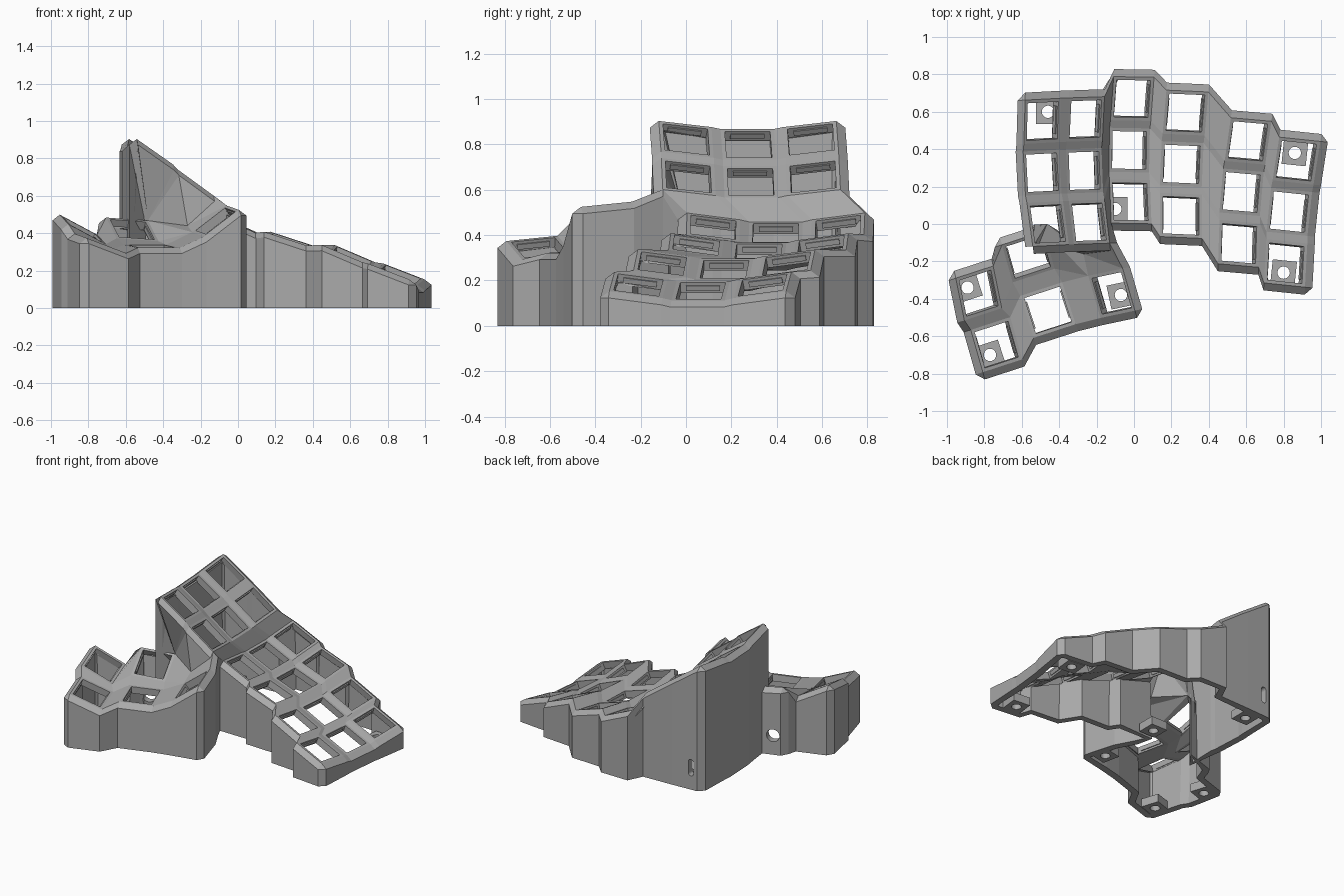
import bpy, bmesh, math
from mathutils import Matrix, Vector

cube = bpy.data.objects.get("Cube")
if cube:
    bpy.data.objects.remove(cube)

HALF, HOLE, THICK, LIP = 0.118, 0.1, 0.05, 0.04
R = math.radians

grey = bpy.data.materials.new("grey_plastic")
grey.use_nodes = True
COLOUR = (0.4, 0.4, 0.4, 1)
grey.diffuse_color = COLOUR
grey.node_tree.nodes["Principled BSDF"].inputs["Base Color"].default_value = COLOUR


def frame(pos, yaw, tilt, pitch=0):
    return (Matrix.Translation(pos) @ Matrix.Rotation(R(yaw), 4, 'Z')
            @ Matrix.Rotation(R(tilt), 4, 'Y') @ Matrix.Rotation(R(pitch), 4, 'X'))


def finish(bm, name, thick=0):
    mesh = bpy.data.meshes.new(name)
    bm.to_mesh(mesh)
    bm.free()
    mesh.materials.append(grey)
    ob = bpy.data.objects.new(name, mesh)
    bpy.context.collection.objects.link(ob)
    if thick:
        mod = ob.modifiers.new("thickness", 'SOLIDIFY')
        mod.thickness, mod.offset = thick, -1
    return ob


def ring(bm, outer, inner):
    """Faces between a four-sided outline and a hole of 4n points."""
    n = len(inner) // 4
    for i in range(4):
        hole = [inner[(i * n + k) % len(inner)] for k in range(n, -1, -1)]
        bm.faces.new([outer[i], outer[(i + 1) % 4]] + hole)


# Key positions: six finger columns of three rows, curved along y
keys = {}
columns = [((-0.49, 0.275, 0.80), 3, 35), ((-0.265, 0.285, 0.635), 2, 36),
           ((-0.025, 0.395, 0.41), -1, 24), ((0.255, 0.32, 0.33), -2.5, 18),
           ((0.575, 0.17, 0.25), -5, 23), ((0.83, 0.065, 0.155), -6, 21)]
for c, (pos, yaw, tilt) in enumerate(columns):
    for r in range(3):
        k = r - 1
        keys[c, r] = (frame(pos, yaw, tilt) @ Matrix.Translation((0, 0.275 * k, 0.027 * k * k))
                      @ Matrix.Rotation(R(8 * k), 4, 'X'))

# Thumb keys: a block of two by two, and one steep key on the right
keys['A', 0] = frame((-0.735, -0.645, 0.345), 18, 20, 6)
keys['A', 1] = frame((-0.83, -0.37, 0.42), 18, 27, 14)
keys['B', 0] = frame((-0.46, -0.46, 0.33), 18, 0, 4)
keys['B', 1] = frame((-0.565, -0.175, 0.42), 18, 4, 28)
keys['T', 0] = frame((-0.12, -0.37, 0.465), 12, -37, 7)

# Key frames with square holes
bm = bmesh.new()
SQUARE = [(-1, -1), (1, -1), (1, 1), (-1, 1)]
vert = {}
for key, m in keys.items():
    for s in SQUARE:
        vert[key + s] = bm.verts.new(m @ Vector((s[0] * HALF, s[1] * HALF, 0)))
    inner = [bm.verts.new(m @ Vector((x * HOLE, y * HOLE, 0))) for x, y in SQUARE]
    ring(bm, [vert[key + s] for s in SQUARE], inner)


def face(*names):
    bm.faces.new([vert[n] for n in names])


def step_out(name, direction):
    """Point beside a key corner, outward and a little lower."""
    d = keys[name[:2]].to_3x3() @ Vector((*direction, 0))
    d.z = 0
    return vert[name].co + d.normalized() * LIP - Vector((0, 0, 0.03))


# Webs between the keys
def webs(cols, rows):
    for i, c in enumerate(cols):
        d = cols[i + 1] if i + 1 < len(cols) else None
        for r in range(rows):
            if r + 1 < rows:
                face((c, r, -1, 1), (c, r, 1, 1), (c, r + 1, 1, -1), (c, r + 1, -1, -1))
            if d is not None:
                face((c, r, 1, -1), (d, r, -1, -1), (d, r, -1, 1), (c, r, 1, 1))
                if r + 1 < rows:
                    face((c, r, 1, 1), (d, r, -1, 1), (d, r + 1, -1, -1), (c, r + 1, 1, -1))


webs(list(range(6)), 3)
webs(['A', 'B'], 2)
LEFT, RIGHT, BACK, FRONT = (-1, 0), (1, 0), (0, 1), (0, -1)

# Front lip of the two raised columns
raised = [(c, 0, x, -1) for c in (0, 1) for x in (-1, 1)]
for i, name in enumerate(raised):
    vert[i] = bm.verts.new(step_out(name, FRONT))
    if i:
        face(raised[i - 1], name, i, i - 1)

# Panels joining the thumb part to the raised columns
b_br, b_fr, c_br, c_fr = ('B', 1, 1, 1), ('B', 1, 1, -1), ('B', 0, 1, 1), ('B', 0, 1, -1)
t_bl, t_fl, t_br = ('T', 0, -1, 1), ('T', 0, -1, -1), ('T', 0, 1, 1)
vert['dip'] = bm.verts.new((-0.27, -0.16, 0.44))
for names in [(b_br, 0, raised[0]), (b_br, 1, 0), (b_br, 2, 1), (b_br, 'dip', 2),
              ('dip', 3, 2), ('dip', t_br, 3), (t_br, raised[3], 3), ('dip', t_bl, t_br),
              (b_br, t_bl, 'dip'), (b_br, b_fr, t_bl), (b_fr, c_br, t_bl),
              (c_br, c_fr, t_fl, t_bl)]:
    face(*names)

# Outline: key corner and the direction in which the wall steps out
path = [((0, r, -1, y), LEFT) for r in range(3) for y in (-1, 1)]
path += [((c, 2, x, 1), BACK) for c in range(6) for x in (-1, 1)]
path += [((5, r, 1, y), RIGHT) for r in (2, 1, 0) for y in (1, -1)]
path += [((c, 0, x, -1), FRONT) for c in (5, 4, 3, 2) for x in (1, -1)]
path += [(raised[3], RIGHT), (t_br, RIGHT), (('T', 0, 1, -1), RIGHT)]
path += [((c, 0, x, -1), FRONT) for c in 'TBA' for x in (1, -1)]
path += [(('A', r, -1, y), LEFT) for r in (0, 1) for y in (-1, 1)]
path += [(('A', 1, x, 1), BACK) for x in (-1, 1)]
path += [(('B', 1, -1, 1), LEFT)] + [(('B', 1, x, 1), BACK) for x in (-1, 1)]

# Wall openings: position along the panel, height, half width, half height
openings = {((0, 2, -1, 1), BACK): (0.25, 0.16, 0.02, 0.06),
            (('B', 1, -1, 1), BACK): (0.23, 0.14, 0.045, 0.045)}

# Sloped lip and vertical walls down to the ground
wall = []
for name, direction in path:
    p = step_out(name, direction)
    wall.append((vert[name], bm.verts.new(p), bm.verts.new((p.x, p.y, 0))))
for i, (v0, o0, g0) in enumerate(wall):
    v1, o1, g1 = wall[(i + 1) % len(wall)]
    bm.faces.new([v0, v1, o1, o0] if v0 != v1 else [v0, o1, o0])
    if path[i] in openings:
        s, z, w, h = openings[path[i]]
        along = (g1.co - g0.co).normalized()
        mid = g0.co.lerp(g1.co, s) + Vector((0, 0, z))
        hole = []
        for k in range(24):
            a = R(225 + 15 * k)
            up = math.sin(a) * w + math.copysign(h - w, math.sin(a))
            hole.append(bm.verts.new(mid + along * math.cos(a) * w + Vector((0, 0, up))))
        ring(bm, [g0, g1, o1, o0], hole)
    else:
        bm.faces.new([o0, o1, g1, g0])

bmesh.ops.recalc_face_normals(bm, faces=bm.faces)
bm.faces.ensure_lookup_table()
if bm.faces[0].normal.z < 0:
    bmesh.ops.reverse_faces(bm, faces=bm.faces)
finish(bm, "case_shell", THICK)

# Clip strips on the two side walls of each key hole
bm = bmesh.new()
for m in keys.values():
    for x in (-1, 1):
        size = Matrix.Diagonal((0.014, 0.15, 0.024, 1))
        bmesh.ops.create_cube(bm, size=1, matrix=m @ Matrix.Translation((x * HOLE, 0, -0.025)) @ size)
finish(bm, "key_clips")

# Screw bosses at the base
bosses = [(-0.46, 0.60, 0), (-0.10, 0.08, 0), (0.86, 0.38, -6), (0.80, -0.26, -6),
          (-0.89, -0.34, 18), (-0.77, -0.70, 18), (-0.07, -0.38, 12)]
bm = bmesh.new()
for x, y, yaw in bosses:
    m = frame((x, y, 0.06), yaw, 0)
    outer = [bm.verts.new(m @ Vector((a * 0.065, b * 0.065, 0))) for a, b in SQUARE]
    angles = [R(225 + 15 * k) for k in range(24)]
    ring(bm, outer, [bm.verts.new(m @ Vector((math.cos(a) * 0.033, math.sin(a) * 0.033, 0)))
                     for a in angles])
finish(bm, "screw_bosses", 0.06)
